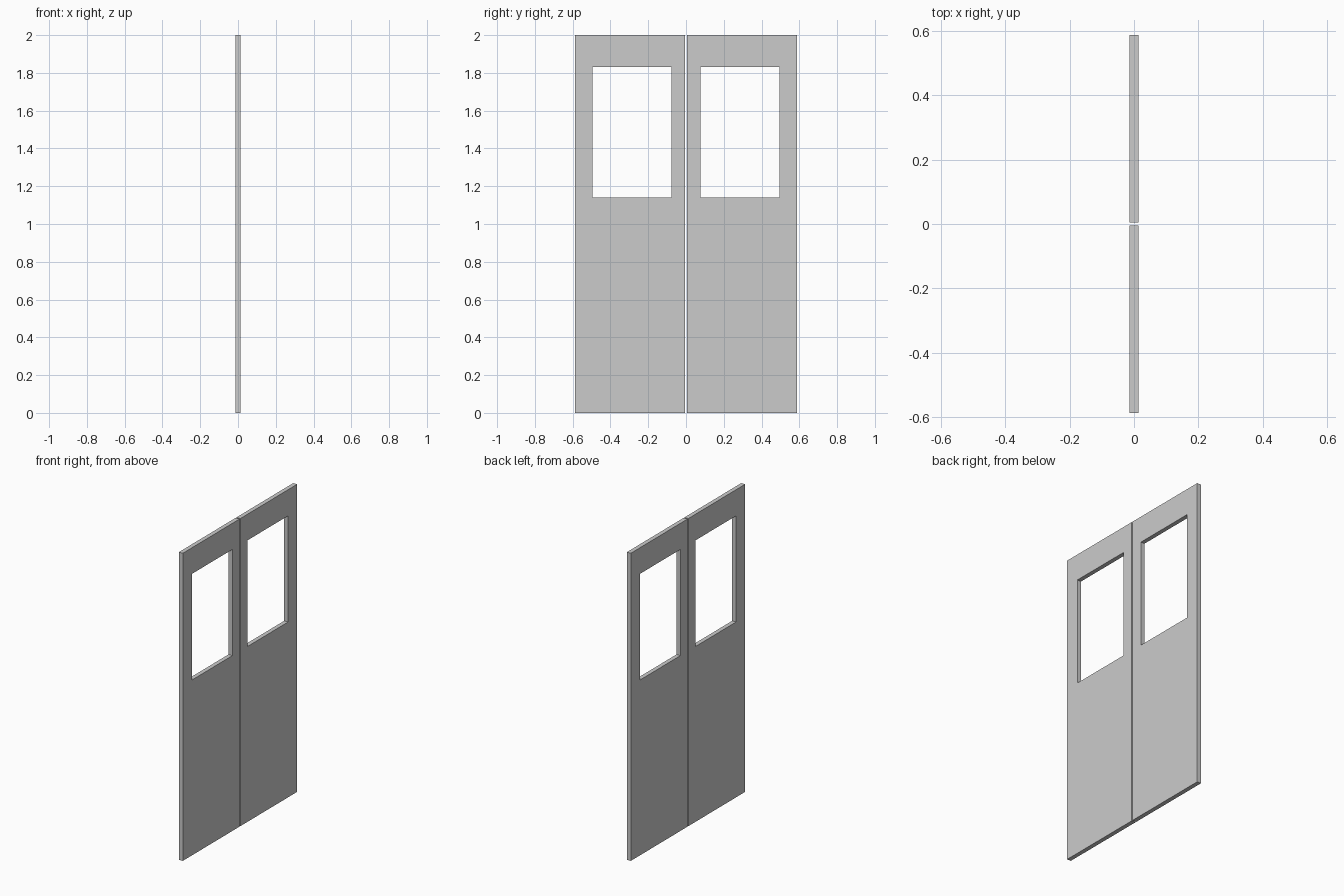
import bpy
import bmesh

if "Cube" in bpy.data.objects:
    bpy.data.objects.remove(bpy.data.objects["Cube"])

HALF_T = 0.014                      # half thickness of a door leaf
Y_IN, Y_OUT, Z_TOP = 0.004, 0.587, 2.0
WIN_IN, WIN_OUT, WIN_LOW, WIN_HIGH = 0.078, 0.495, 1.14, 1.83


def rectangle(y0, y1, z0, z1):
    return [(y0, z0), (y1, z0), (y1, z1), (y0, z1)]


def door_leaf(name, side):
    """Flat leaf with a rectangular window opening; side is +1 or -1 in y."""
    bm = bmesh.new()
    loops = [rectangle(Y_IN, Y_OUT, 0, Z_TOP),
             rectangle(WIN_IN, WIN_OUT, WIN_LOW, WIN_HIGH)]
    outer, inner = [[bm.verts.new((-HALF_T, side * y, z)) for y, z in loop]
                    for loop in loops]
    # Four mitred faces around the window opening
    for i in range(4):
        j = (i + 1) % 4
        bm.faces.new((outer[i], outer[j], inner[j], inner[i]))
    # Thicken to a solid slab
    result = bmesh.ops.extrude_face_region(bm, geom=bm.faces[:], use_keep_orig=True)
    moved = [v for v in result["geom"] if isinstance(v, bmesh.types.BMVert)]
    bmesh.ops.translate(bm, verts=moved, vec=(2 * HALF_T, 0, 0))
    bmesh.ops.recalc_face_normals(bm, faces=bm.faces[:])
    mesh = bpy.data.meshes.new(name)
    bm.to_mesh(mesh)
    bm.free()
    obj = bpy.data.objects.new(name, mesh)
    bpy.context.collection.objects.link(obj)
    return obj


# Pair of mirrored door leaves
door_leaf("door_leaf_left", -1)
door_leaf("door_leaf_right", 1)
